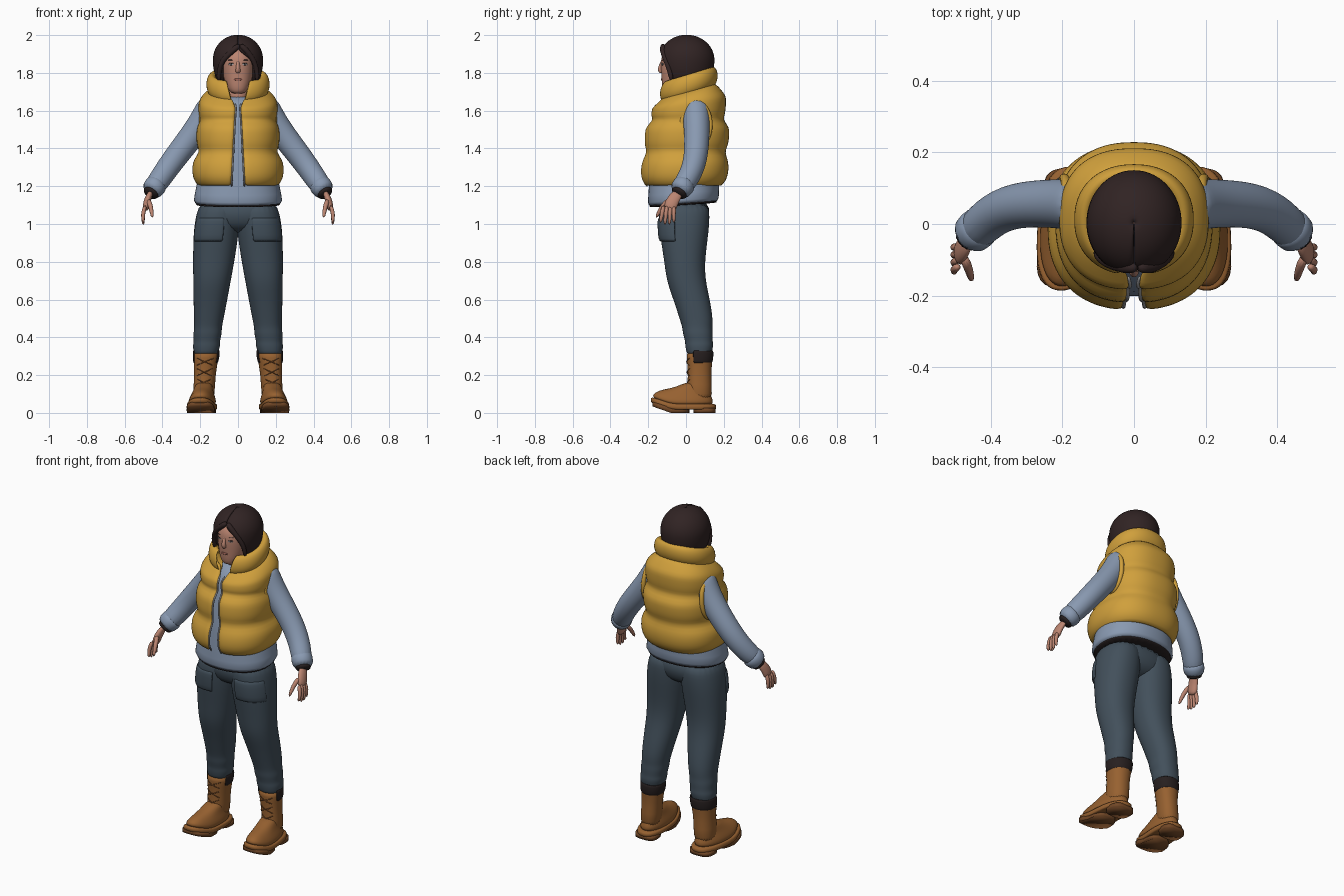
import bpy, bmesh
from math import sin, cos, asin, pi, tau, copysign
from mathutils import Vector, Matrix

default = bpy.data.objects.get("Cube")
if default:
    bpy.data.objects.remove(default, do_unlink=True)


def material(name, *rgb):
    mat = bpy.data.materials.new(name)
    mat.use_nodes = True
    mat.diffuse_color = (*rgb, 1)
    bsdf = mat.node_tree.nodes["Principled BSDF"]
    bsdf.inputs["Base Color"].default_value = (*rgb, 1)
    bsdf.inputs["Roughness"].default_value = .8
    return mat


SKIN = material("skin", .5, .235, .165)
HAIR = material("dark hair", .03, .017, .017)
VEST = material("mustard vest", .63, .35, .045)
SHIRT = material("blue grey shirt", .25, .32, .44)
TROUSERS = material("slate trousers", .055, .08, .105)
LEATHER = material("tan leather", .31, .12, .03)
SOLE = material("brown sole", .17, .065, .02)
LINING = material("dark lining", .02, .014, .014)
ZIP = material("pale grey", .36, .36, .37)
LIP = material("lip", .36, .13, .1)


def build(name, verts, faces, mat, mirror=False, level=1, solid=0, fix=True, warp=Vector):
    """Make a smooth mesh object with the shared modifiers."""
    mesh = bpy.data.meshes.new(name)
    mesh.from_pydata([warp(v) for v in verts], [], faces)
    if fix:
        bm = bmesh.new()
        bm.from_mesh(mesh)
        bmesh.ops.recalc_face_normals(bm, faces=bm.faces)
        bm.to_mesh(mesh)
        bm.free()
    mesh.materials.append(mat)
    for polygon in mesh.polygons:
        polygon.use_smooth = True
    ob = bpy.data.objects.new(name, mesh)
    bpy.context.collection.objects.link(ob)
    if mirror:
        modifier = ob.modifiers.new("Mirror", "MIRROR")
        modifier.use_mirror_merge = False
    if solid:
        modifier = ob.modifiers.new("Solidify", "SOLIDIFY")
        modifier.thickness, modifier.offset = solid, -1
    if level:
        modifier = ob.modifiers.new("Subdivision", "SUBSURF")
        modifier.levels = modifier.render_levels = level
    return ob


def ring_point(ring, angle, power, y=0):
    """Point on a ring (z, x radius, y radius, y shift, front gap); angle 0 faces front."""
    z, rx, ry, shift = (*ring, 0)[:4]
    s, c = sin(angle), cos(angle)
    return Vector((rx * copysign(abs(s) ** (2 / power), s),
                   y + shift - ry * copysign(abs(c) ** (2 / power), c), z))


def gap_angle(ring, power):
    return asin(min(1, ring[-1] / ring[1]) ** (power / 2))


def grid_faces(rows, n, wrap):
    return [(i * n + j, i * n + (j + 1) % n, (i + 1) * n + (j + 1) % n, (i + 1) * n + j)
            for i in range(rows - 1) for j in range(n if wrap else n - 1)]


def end_caps(rows, n):
    last = (rows - 1) * n
    return [tuple(reversed(range(n))), tuple(range(last, last + n))]


def loft(name, rings, mat, n=24, power=2.2, y=0, **options):
    """Closed body from stacked rings."""
    verts = [ring_point(ring, tau * j / n, power, y) for ring in rings for j in range(n)]
    faces = grid_faces(len(rings), n, True) + end_caps(len(rings), n)
    return build(name, verts, faces, mat, **options)


def shell(name, rings, mat, n=37, power=2.2, y=0, span=None, **options):
    """Open sheet round the rings, leaving their front gap or filling only a span."""
    verts = []
    for ring in rings:
        start, end = span or (gap_angle(ring, power), tau - gap_angle(ring, power))
        verts += [ring_point(ring, start + (end - start) * j / (n - 1), power, y) for j in range(n)]
    return build(name, verts, grid_faces(len(rings), n, False), mat, fix=False, **options)


def tube(name, path, radii, mat, n=10, flat=1, ref=(0, 1, 0), closed=False, **options):
    """Tapered round or flattened tube along a path."""
    points, verts, rows = [Vector(p) for p in path], [], len(path)
    for i, point in enumerate(points):
        before = points[i - 1] if closed or i else point
        after = points[(i + 1) % rows] if closed or i < rows - 1 else point
        along = (after - before).normalized()
        side = (Vector(ref) - along * along.dot(Vector(ref))).normalized()
        across = along.cross(side) * flat
        radius = radii[0] + (radii[1] - radii[0]) * i / (rows - 1)
        for j in range(n):
            verts.append(point + radius * (side * cos(tau * j / n) + across * sin(tau * j / n)))
    faces = grid_faces(rows, n, True)
    if closed:
        last = (rows - 1) * n
        faces += [(last + j, last + (j + 1) % n, (j + 1) % n, j) for j in range(n)]
    else:
        faces += end_caps(rows, n)
    return build(name, verts, faces, mat, **options)


def lean(slope):
    """Warp that raises the back and lowers the front."""
    return lambda v: Vector((v.x, v.y, v.z + slope * v.y))


# Head, neck and nose
head = loft("head", [(1.69, .025, .025, -.08), (1.7, .045, .05, -.07), (1.73, .063, .075, -.053),
                     (1.78, .08, .095, -.035), (1.86, .09, .118, -.02), (1.92, .085, .11, -.01),
                     (1.96, .03, .04)], SKIN, level=2)
loft("neck", [(1.6, .06, .06), (1.77, .055, .06)], SKIN, y=-.015)
tube("nose", [(0, -.122, 1.87), (0, -.133, 1.84), (0, -.141, 1.82), (0, -.125, 1.8)], (.007, .016), SKIN, level=2)

# Painted face details, laid on the head surface
bpy.context.view_layer.update()
face = head.evaluated_get(bpy.context.evaluated_depsgraph_get())


def spot(name, x, z, width, height, mat, lift=.004):
    hit, place, normal, index = face.ray_cast(Vector((x, -1, z)), Vector((0, 1, 0)))
    bm = bmesh.new()
    bmesh.ops.create_uvsphere(bm, u_segments=16, v_segments=8, radius=1)
    bmesh.ops.transform(bm, verts=bm.verts, matrix=Matrix.Translation(place) @ Matrix.Rotation(x * 9, 4, "Z")
                        @ Matrix.Diagonal((width, lift, height, 1)))
    verts = [v.co.copy() for v in bm.verts]
    faces = [[v.index for v in f.verts] for f in bm.faces]
    bm.free()
    build(name, verts, faces, mat, mirror=x > 0, level=0)


spot("eyes", .036, 1.845, .015, .005, ZIP, lift=.002)
spot("irises", .036, 1.845, .005, .005, LINING, lift=.003)
spot("upper_lids", .036, 1.85, .016, .002, LINING, lift=.003)
spot("eyebrows", .04, 1.868, .018, .002, HAIR, lift=.002)
spot("lips", 0, 1.765, .022, .006, LIP)

# Bobbed hair: a dome that tapers below and parts over the face
hair_rings = []
for step in range(-4, 10):
    angle = step * pi / 18
    z = 1.87 + (.132 if step > 0 else .2) * sin(angle)
    width = cos(angle) + .01
    hair_rings.append((z, .133 * width, .147 * width, .003, max(.0005, min(.092, 1.3 * (1.93 - z)))))
shell("hair", hair_rings, HAIR, power=2, solid=.025)
for side, name in ((-1, "right_fringe"), (1, "left_fringe")):
    tube(name, [(.01, -.12, 1.95), (.01 + side * .035, -.126, 1.92), (side * .082, -.108, 1.87),
                (side * .104, -.085, 1.81), (side * .1, -.075, 1.75)], (.017, .012), HAIR)

# Shirt body, hem lining and sleeves
loft("shirt", [(1.107, .228, .182, -.015), (1.112, .24, .19, -.015), (1.21, .22, .187, -.01), (1.4, .18, .185),
               (1.55, .17, .16, .01), (1.63, .14, .14, .01), (1.69, .065, .07)],
     SHIRT, n=32, warp=lean(.07))
loft("hem_lining", [(1.1, .226, .18), (1.104, .23, .184), (1.13, .2, .16)], LINING, n=32, y=-.015, warp=lean(.07))
tube("sleeves", [(.13, .05, 1.64), (.165, .053, 1.585), (.22, .058, 1.495), (.335, .055, 1.35),
                 (.405, .02, 1.25), (.46, -.04, 1.17)], (.078, .056), SHIRT, n=16, level=2, mirror=True)
tube("sleeve_cuffs", [(.42, 0, 1.22), (.44, -.015, 1.2), (.467, -.042, 1.165)], (.062, .058), SHIRT, n=16, mirror=True)
tube("cuff_linings", [(.45, -.025, 1.18), (.47, -.045, 1.15)], (.046, .048), LINING, n=16, mirror=True)

# Hands: palm, fingers and thumb
tube("palms", [(.46, -.035, 1.17), (.48, -.07, 1.13), (.49, -.09, 1.07)], (.03, .04), SKIN, flat=.55,
     mirror=True, level=2)
for i, name in enumerate(("index", "middle", "ring", "little")):
    y, drop = -.118 + .018 * i, 0 if i in (1, 2) else .012
    tube(name + "_fingers", [(.49, y, 1.1), (.506, y - .01 + .003 * i, 1.05), (.5, y - .018 + .006 * i, .993 + drop)],
         (.013, .009), SKIN, mirror=True)
tube("thumbs", [(.476, -.09, 1.13), (.46, -.13, 1.09), (.453, -.16, 1.03)], (.016, .009), SKIN, mirror=True)

# Quilted vest: three padded bands pinched at the seams, then the shoulder yoke
vest_rings, bands = [], 5
for low, high, puff, side, depth in ((1.195, 1.38, .036, .207, .198), (1.38, 1.55, .018, .203, .207),
                                     (1.55, 1.67, .012, .198, .186)):
    for i in range(bands):
        swell = puff * sin(pi * i / bands) ** .5
        z = low + (high - low) * i / bands
        rise = (z - 1.2) * 2
        vest_rings.append((z, side + swell, depth + swell, .034 * rise - .014, .036 - .027 * rise))
vest_rings += [(1.67, .193, .17, .017, .018), (1.7, .16, .145, .017, .03), (1.71, .11, .12, .01, .05)]


def yoke(v):
    return Vector((v.x, v.y, v.z + 1.7 * v.y * max(0, v.z - 1.55)))


shell("vest", vest_rings, VEST, n=49, power=2.35, solid=.022, warp=yoke)
edge = [ring_point(ring, gap_angle(ring, 2.35), 2.35) for ring in vest_rings[:-2]]
tube("zip_edges", [(p.x - .002, p.y + .008, p.z) for p in edge], (.005, .005), ZIP, ref=(1, 0, 0),
     mirror=True, warp=yoke)
turns = [tau * k / 20 for k in range(20)]
tube("armhole_trims", [(.195 - .008 * cos(t), .053 + .076 * sin(t), 1.525 + .12 * cos(t)) for t in turns],
     (.014, .014), VEST, ref=(1, 0, 0), closed=True, mirror=True)

# Padded collar with a rounded section, higher at the back
collar_rings = [(1.735 + .056 * sin(t), .139 + .03 * cos(t), .127 + .03 * cos(t), .012, .045 + .014 * sin(t))
                for t in [tau * k / 12 - pi / 2 for k in range(13)]]
shell("collar", collar_rings, VEST, solid=.008, warp=lean(.3))


# Trousers: hips, legs and cargo pockets
def splay(v):
    return Vector((v.x + .197 - .085 * v.z, v.y, v.z))


loft("hips", [(.95, .07, .05), (.98, .19, .11), (1.03, .217, .134), (1.14, .217, .141)], TROUSERS, n=28, y=-.01)
loft("legs", [(.3, .06, .06, .07), (.33, .068, .07, .07), (.36, .073, .075, .07), (.38, .069, .073, .068),
              (.42, .076, .08, .063), (.45, .073, .079, .06), (.5, .079, .089, .054),
              (.6, .09, .097, .03), (.7, .1, .104), (.8, .11, .107, -.008), (.95, .121, .13, -.01),
              (1.04, .116, .137, -.01), (1.12, .1, .13, -.01)], TROUSERS, mirror=True, level=2, warp=splay)
shell("pockets", [(.905, .117, .121), (.915, .125, .134), (.97, .125, .138), (1.02, .121, .14), (1.035, .112, .133)],
      TROUSERS, n=13, y=-.012, span=(-.3, 1.25), solid=.012, mirror=True, warp=splay)


# Boots: toes turned out and lifted
def foot(v):
    return Vector((v.x + .192 - .06 * v.z - .07 * v.y, v.y, v.z + .35 * max(0, -v.y - .08)))


booted = {"mirror": True, "warp": foot}
loft("boot_shafts", [(.04, .06, .07), (.16, .056, .064), (.22, .058, .062), (.3, .067, .07), (.326, .069, .07)],
     LEATHER, y=.072, **booted)
loft("boot_feet", [(.035, .07, .16, -.015), (.06, .074, .162, -.018), (.085, .066, .148, -.01), (.11, .055, .122),
                   (.135, .048, .085, .03), (.165, .04, .055, .055)], LEATHER, **booted)
loft("boot_soles", [(.016, .074, .168), (.018, .08, .175), (.045, .08, .175), (.047, .074, .168)],
     LEATHER, power=2.5, y=-.013, **booted)
for name, y, width, length in (("heel_treads", .098, .068, .058), ("front_treads", -.08, .073, .098)):
    loft(name, [(0, width, length), (.025, width, length)], SOLE, power=3, y=y, level=0, **booted)
shell("boot_collars", [(.262, .062, .065), (.27, .068, .073), (.325, .073, .077), (.332, .068, .072)],
      LINING, n=21, y=.07, span=(1.15, tau - 1.15), solid=.008, **booted)

# Crossed laces up the boot fronts
for level, z in enumerate((.16, .215, .27)):
    for side, name in ((-1, "lace_down_"), (1, "lace_up_")):
        path = [ring_point((z + side * t * .02, .058 + .005 * level, .064 + .002 * level), t * .75, 2, y=.07)
                for t in (-1, -.5, 0, .5, 1)]
        tube(name + str(level), path, (.003, .003), SOLE, n=6, ref=(0, 0, 1), **booted)
